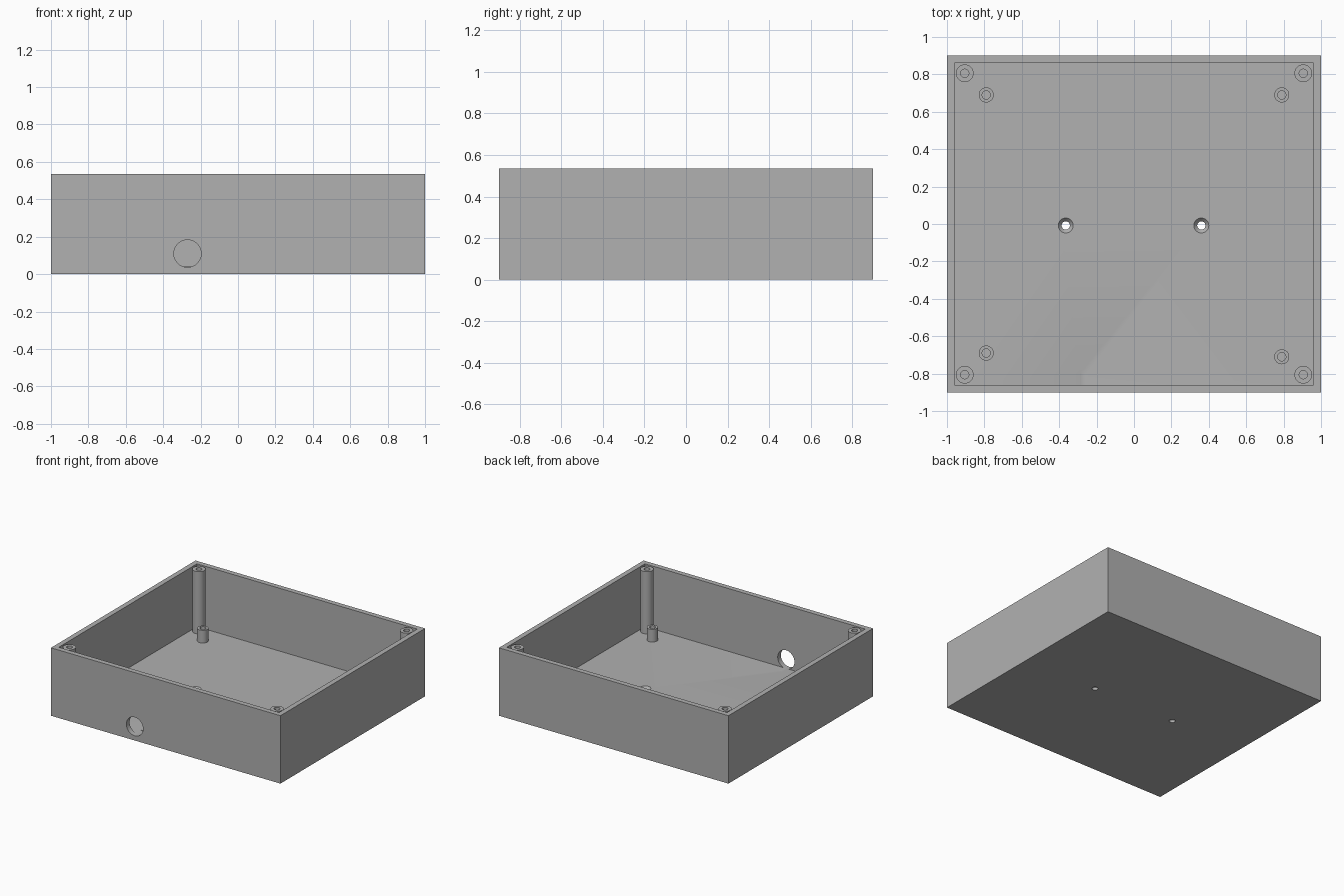
import bpy, bmesh, math
from mathutils import Matrix, Vector

if "Cube" in bpy.data.objects:
    bpy.data.objects.remove(bpy.data.objects["Cube"], do_unlink=True)

HEIGHT, WALL, FLOOR = 0.535, 0.04, 0.04
HALF_X, HALF_Y = 1.0, 0.9
HOLE_R = 0.022
SIDES = 48

grey = bpy.data.materials.new("plain grey")
grey.use_nodes = True
grey.diffuse_color = (0.44, 0.44, 0.44, 1)
grey.node_tree.nodes["Principled BSDF"].inputs["Base Color"].default_value = grey.diffuse_color


def finish(name, bm):
    """Turn a bmesh into a grey object."""
    bmesh.ops.recalc_face_normals(bm, faces=bm.faces)
    mesh = bpy.data.meshes.new(name)
    bm.to_mesh(mesh)
    bm.free()
    mesh.materials.append(grey)
    obj = bpy.data.objects.new(name, mesh)
    bpy.context.collection.objects.link(obj)
    return obj


def block(name, half_x, half_y, z0, z1):
    bm = bmesh.new()
    bmesh.ops.create_cube(bm, size=1)
    bmesh.ops.scale(bm, vec=(2 * half_x, 2 * half_y, z1 - z0), verts=bm.verts)
    bmesh.ops.translate(bm, vec=(0, 0, (z0 + z1) / 2), verts=bm.verts)
    return finish(name, bm)


def lathe(name, profile, x, y):
    """Spin a closed (radius, z) profile around a vertical axis at x, y."""
    bm = bmesh.new()
    verts = [bm.verts.new((r, 0, z)) for r, z in profile]
    edges = [bm.edges.new((verts[i - 1], verts[i])) for i in range(len(verts))]
    bmesh.ops.spin(bm, geom=verts + edges, cent=(0, 0, 0), axis=(0, 0, 1),
                   angle=math.tau, steps=SIDES, use_merge=True)
    bmesh.ops.remove_doubles(bm, verts=bm.verts, dist=0.0001)
    bmesh.ops.translate(bm, vec=(x, y, 0), verts=bm.verts)
    return finish(name, bm)


def cone(name, r1, r2, depth, matrix):
    bm = bmesh.new()
    bmesh.ops.create_cone(bm, cap_ends=True, segments=SIDES, radius1=r1,
                          radius2=r2, depth=depth, matrix=matrix)
    return finish(name, bm)


def smooth(obj):
    bpy.ops.object.select_all(action="DESELECT")
    obj.select_set(True)
    bpy.context.view_layer.objects.active = obj
    bpy.ops.object.shade_smooth_by_angle(angle=math.radians(30))


def cut(obj, cutter):
    """Subtract the cutter and throw it away."""
    cutter.hide_render = True
    mod = obj.modifiers.new("cut", "BOOLEAN")
    mod.operation, mod.solver, mod.object = "DIFFERENCE", "EXACT", cutter
    bpy.context.view_layer.objects.active = obj
    bpy.ops.object.modifier_apply(modifier=mod.name)
    bpy.data.objects.remove(cutter, do_unlink=True)


# Open-topped box
case = block("case", HALF_X, HALF_Y, 0, HEIGHT)
cut(case, block("cavity", HALF_X - WALL, HALF_Y - WALL, FLOOR, HEIGHT + 0.1))

# Round cable opening in the front wall
cut(case, cone("cable_hole", 0.073, 0.073, 0.2,
               Matrix.Translation((-0.27, -HALF_Y, 0.11)) @ Matrix.Rotation(math.pi / 2, 4, "X")))

# Countersunk mounting holes through the floor
for x in (-0.365, 0.36):
    spot = Vector((x, -0.008, 0))
    cut(case, cone("screw_hole", HOLE_R, HOLE_R, 0.3, Matrix.Translation(spot)))
    cut(case, cone("countersink", HOLE_R, 0.04, 0.02,
                   Matrix.Translation(spot + Vector((0, 0, FLOOR - 0.0099)))))
smooth(case)


def post(name, radius, top, x, y):
    base = FLOOR - 0.01
    smooth(lathe(name, [(HOLE_R, base), (radius, base), (radius, top), (HOLE_R, top)], x, y))


# Tall lid posts and short board standoffs in each corner
for sx, side in ((-1, "right"), (1, "left")):
    for sy, end in ((-1, "front"), (1, "back")):
        post(f"lid_post_{end}_{side}", 0.047, 0.53, sx * 0.905, sy * 0.806)
        offset = 0.71 if (sx, sy) == (1, -1) else 0.69
        post(f"standoff_{end}_{side}", 0.04, 0.14, sx * 0.79, sy * offset)
